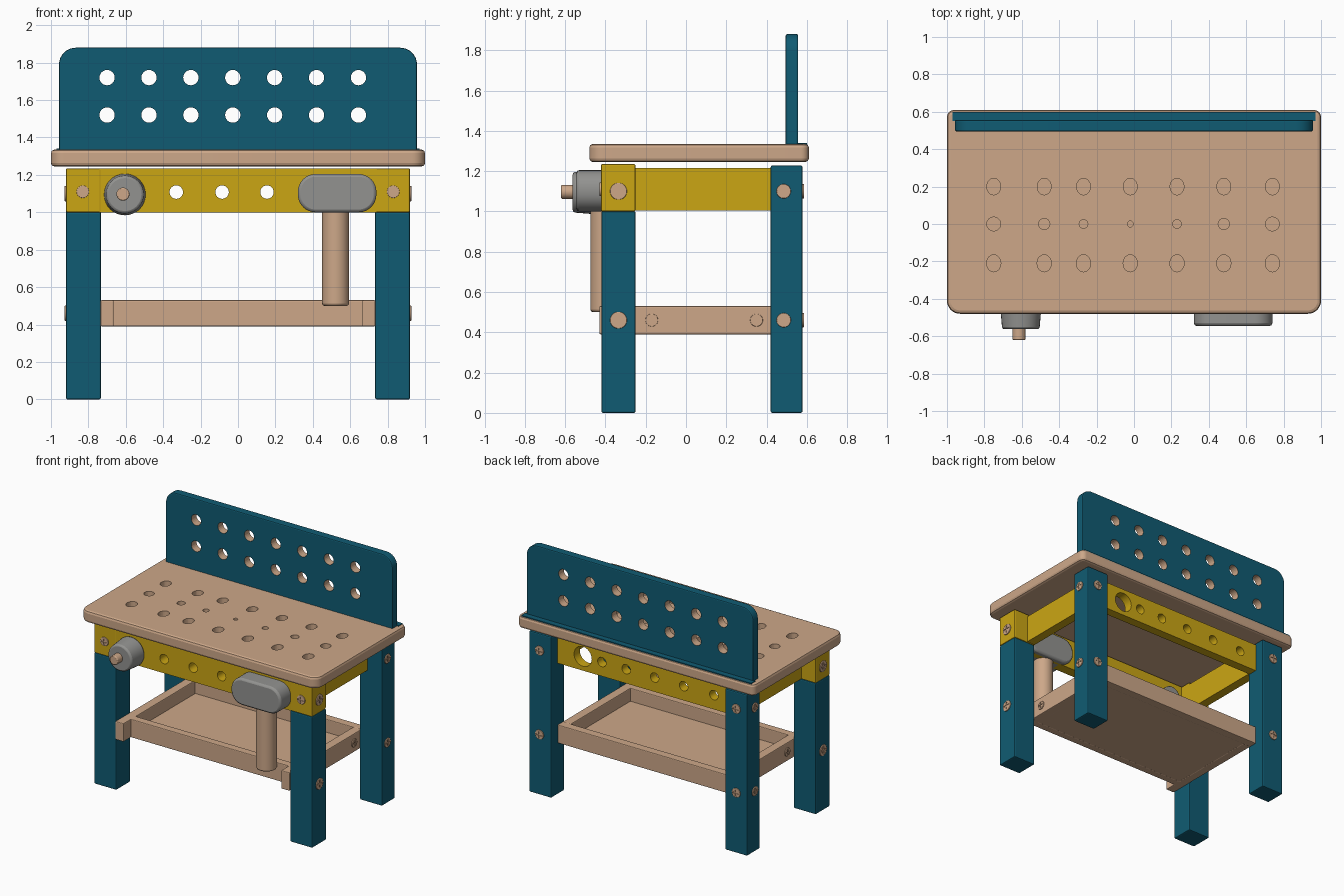
import bpy, bmesh, math
from mathutils import Matrix, Vector

cube = bpy.data.objects.get("Cube")
if cube:
    bpy.data.objects.remove(cube, do_unlink=True)


def material(name, rgb):
    m = bpy.data.materials.new(name)
    m.use_nodes = True
    m.diffuse_color = (*rgb, 1)
    m.node_tree.nodes["Principled BSDF"].inputs["Base Color"].default_value = (*rgb, 1)
    return m


BLUE = material("teal paint", (0.005, 0.105, 0.17))
TAN = material("light wood", (0.61, 0.39, 0.25))
YELLOW = material("yellow paint", (0.6, 0.38, 0.007))
GREY = material("grey plastic", (0.29, 0.29, 0.28))


def add_object(name, bm, mats, bevel=0.0, smooth=True):
    bmesh.ops.recalc_face_normals(bm, faces=bm.faces)
    me = bpy.data.meshes.new(name)
    bm.to_mesh(me)
    bm.free()
    for m in mats:
        me.materials.append(m)
    ob = bpy.data.objects.new(name, me)
    bpy.context.collection.objects.link(ob)
    if bevel:
        mod = ob.modifiers.new("bevel", "BEVEL")
        mod.width, mod.segments, mod.limit_method = bevel, 2, "ANGLE"
        mod.angle_limit = math.radians(40)
    if smooth:
        shade(ob)
    return ob


def shade(ob):
    bpy.ops.object.select_all(action="DESELECT")
    ob.select_set(True)
    bpy.context.view_layer.objects.active = ob
    bpy.ops.object.shade_smooth_by_angle(angle=math.radians(35))


def box(name, x, y, z, mat, bevel=0.008):
    bm = bmesh.new()
    bmesh.ops.create_cube(bm, size=1)
    for v in bm.verts:
        v.co = [(a + b) / 2 + c * (b - a) for c, (a, b) in zip(v.co, (x, y, z))]
    return add_object(name, bm, [mat], bevel, smooth=False)


def rounded_rect(a, b, c, d, r_low, r_high, steps=8):
    """Outline of a rectangle a..b by c..d with rounded lower and upper corners."""
    pts = []
    for k, (u, v, r) in enumerate([(b, d, r_high), (a, d, r_high), (a, c, r_low), (b, c, r_low)]):
        cu = u + (r if u == a else -r)
        cv = v + (r if v == c else -r)
        n = steps if r else 0
        for i in range(n + 1):
            t = math.pi / 2 * (k + i / max(n, 1))
            pts.append((cu + r * math.cos(t), cv + r * math.sin(t)))
    return pts


def slab(name, pts, axis, lo, hi, mats, bevel=0.0):
    bm = bmesh.new()
    place = (lambda u, v, w: (u, w, v)) if axis == "y" else (lambda u, v, w: (u, v, w))
    face = bm.faces.new([bm.verts.new(place(u, v, lo)) for u, v in pts])
    ext = bmesh.ops.extrude_face_region(bm, geom=[face])["geom"]
    shift = Vector(place(0, 0, hi - lo))
    bmesh.ops.translate(bm, vec=shift, verts=[g for g in ext if isinstance(g, bmesh.types.BMVert)])
    return add_object(name, bm, mats, bevel)


TURN = {"x": Matrix.Rotation(math.pi / 2, 4, "Y"),
        "y": Matrix.Rotation(math.pi / 2, 4, "X"), "z": Matrix()}


def add_rod(bm, centre, r1, length, axis, r2=None, stretch=1.0, sides=24):
    mat = Matrix.Translation(centre) @ TURN[axis] @ Matrix.Diagonal((1, stretch, 1, 1))
    bmesh.ops.create_cone(bm, cap_ends=True, segments=sides, radius1=r1,
                          radius2=r1 if r2 is None else r2, depth=length, matrix=mat)


def rod(name, centre, r1, length, axis, mat, r2=None, bevel=0.0):
    bm = bmesh.new()
    add_rod(bm, centre, r1, length, axis, r2, sides=32)
    return add_object(name, bm, [mat], bevel)


def cut(ob, bm, slots, index=0):
    """Subtract the bmesh and bake the result; index is the slot of the cut walls."""
    for f in bm.faces:
        f.material_index = index
    tool = add_object("cutter", bm, slots, smooth=False)
    tool.hide_render = True
    mod = ob.modifiers.new("holes", "BOOLEAN")
    mod.operation, mod.solver, mod.object = "DIFFERENCE", "EXACT", tool
    bpy.context.view_layer.update()
    ev = ob.evaluated_get(bpy.context.evaluated_depsgraph_get())
    me = bpy.data.meshes.new_from_object(ev)
    ob.modifiers.clear()
    ob.data = me
    bpy.data.objects.remove(tool, do_unlink=True)
    shade(ob)


# Table top with three rows of shallow peg holes
top = slab("table_top", rounded_rect(-1, 1, -0.48, 0.61, 0.07, 0.04), "z", 1.245, 1.335, [TAN], 0.018)
holes = bmesh.new()
for i, x in enumerate((-0.75, -0.48, -0.27, -0.02, 0.23, 0.48, 0.74)):
    small = 0.016 + 0.007 * abs(i - 3)
    for y, r in ((0.2, 0.037), (0, small), (-0.21, 0.038)):
        add_rod(holes, (x, y, 1.335), r, 0.08, "z", stretch=1.2 if y else 1)
cut(top, holes, [TAN])

# Peg board with wooden hole walls, and its painted strip behind
board = slab("peg_board", rounded_rect(-0.957, 0.957, 1.32, 1.88, 0, 0.09), "y", 0.495, 0.557,
             [BLUE, TAN], 0.008)
holes = bmesh.new()
for i in range(7):
    for z in (1.52, 1.72):
        add_rod(holes, (-0.7 + 0.224 * i, 0.525, z), 0.041, 0.2, "y")
cut(board, holes, [BLUE, TAN], 1)
box("board_strip", (-0.97, 0.97), (0.55, 0.6), (1.332, 1.34), BLUE, 0)

# Front and back aprons with through holes
front = box("front_apron", (-0.74, 0.74), (-0.42, -0.34), (1.0, 1.235), YELLOW, 0)
back = box("back_apron", (-0.74, 0.74), (0.43, 0.5), (1.0, 1.215), YELLOW, 0)
holes = bmesh.new()
for x in (-0.33, -0.085, 0.155):
    add_rod(holes, (x, -0.38, 1.108), 0.036, 0.3, "y")
cut(front, holes, [YELLOW])
holes = bmesh.new()
for x in (-0.585, -0.33, -0.085, 0.155, 0.36):
    add_rod(holes, (x, 0.465, 1.108), 0.036, 0.3, "y")
add_rod(holes, (0.52, 0.465, 1.108), 0.075, 0.3, "y")
cut(back, holes, [YELLOW])

# Cross-slot screw head shared by all screws
screw = rod("screw", (0, 0, 0), 0.042, 0.02, "z", TAN, bevel=0.004)
for along, across in ((0.055, 0.012), (0.012, 0.055)):
    slot = bmesh.new()
    bmesh.ops.create_cube(slot, size=1, matrix=Matrix.Translation((0, 0, 0.01))
                          @ Matrix.Diagonal((along, across, 0.012, 1)))
    cut(screw, slot, [TAN])
screw_mesh = screw.data
bpy.data.objects.remove(screw, do_unlink=True)


def add_screw(name, loc, direction, size=1.0):
    ob = bpy.data.objects.new(name, screw_mesh)
    ob.location = loc
    ob.rotation_euler = Vector(direction).to_track_quat("Z", "Y").to_euler()
    ob.scale = (size, size, 1)
    bpy.context.collection.objects.link(ob)


# Mirrored parts: legs, corner blocks, side panels, shelf ends, screws
for s, side in ((1, "left"), (-1, "right")):
    def span(a, b):
        return tuple(sorted((s * a, s * b)))
    leg_x = span(0.733, 0.92)
    box(side + "_front_leg", leg_x, (-0.42, -0.25), (0, 1.0), BLUE)
    box(side + "_back_leg", leg_x, (0.42, 0.578), (0, 1.228), BLUE)
    box(side + "_corner_block", leg_x, (-0.422, -0.25), (1.0, 1.235), YELLOW)
    box(side + "_side_panel", span(0.73, 0.8), (-0.27, 0.44), (1.005, 1.215), YELLOW, 0)
    box(side + "_shelf_end", span(0.665, 0.735), (-0.43, 0.44), (0.39, 0.53), TAN, 0.006)
    add_screw(side + "_block_screw", (s * 0.83, -0.42, 1.11), (0, -1, 0), 0.8)
    for z in (0.46, 1.1):
        add_screw(side + "_front_leg_screw", (s * 0.917, -0.335, z), (s, 0, 0))
        add_screw(side + "_back_leg_screw", (s * 0.917, 0.485, z), (s, 0, 0), 0.85)
        add_screw(side + "_rear_screw", (s * 0.83, 0.576, z), (0, 1, 0), 0.85)
    for y in (-0.17, 0.35):
        add_screw(side + "_shelf_screw", (s * 0.732, y, 0.46), (s, 0, 0), 0.75)

# Shelf tray
box("shelf_floor", (-0.68, 0.68), (-0.33, 0.49), (0.392, 0.43), TAN, 0)
box("shelf_front_rail", (-0.68, 0.68), (-0.34, -0.28), (0.39, 0.53), TAN, 0.006)
box("shelf_back_rail", (-0.735, 0.735), (0.435, 0.5), (0.39, 0.53), TAN, 0.006)

# Vice knob with its wooden peg and inner shaft
rod("vice_knob", (-0.605, -0.49, 1.095), 0.112, 0.145, "y", GREY, r2=0.1, bevel=0.012) \
    .rotation_euler = (0, 0, 0)
rod("vice_peg", (-0.615, -0.585, 1.097), 0.035, 0.07, "y", TAN, bevel=0.006)
rod("vice_shaft", (-0.605, -0.36, 1.095), 0.075, 0.14, "y", GREY, bevel=0.006)

# Mallet resting in the front apron
slab("mallet_head", rounded_rect(0.32, 0.74, 1.0, 1.205, 0.095, 0.095), "y", -0.545, -0.3, [GREY], 0.015)
rod("mallet_handle", (0.522, -0.402, 0.76), 0.072, 0.52, "z", TAN, bevel=0.012)
